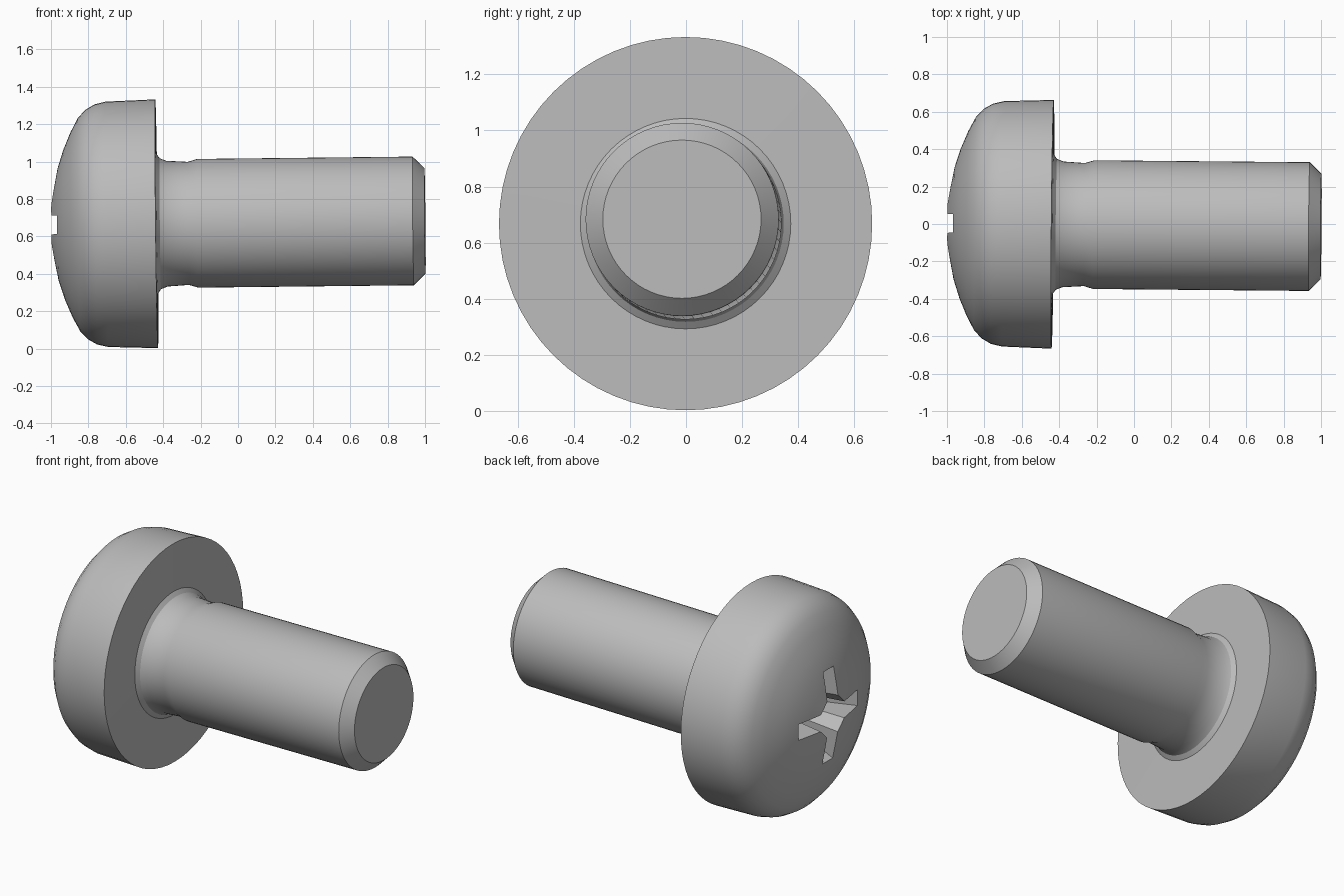
import bpy, bmesh, math
from mathutils import Matrix, Vector

if "Cube" in bpy.data.objects:
    bpy.data.objects.remove(bpy.data.objects["Cube"])

SEGMENTS = 64
AXIS_Z = 0.666
PIVOT = Vector((-0.6, 0, AXIS_Z))

steel = bpy.data.materials.new("grey steel")
steel.diffuse_color = (0.5, 0.5, 0.5, 1)
steel.use_nodes = True
steel.node_tree.nodes["Principled BSDF"].inputs["Base Color"].default_value = steel.diffuse_color


def make_object(name, bm):
    bmesh.ops.recalc_face_normals(bm, faces=bm.faces)
    mesh = bpy.data.meshes.new(name)
    bm.to_mesh(mesh)
    bm.free()
    mesh.materials.append(steel)
    obj = bpy.data.objects.new(name, mesh)
    bpy.context.collection.objects.link(obj)
    return obj


def lathe(bm, profile, n, turn=0.0):
    """Revolve (x, radius) points about the x axis, with capped ends."""
    rings = []
    for x, r in profile:
        rings.append([bm.verts.new((x, r * math.cos(turn + 2 * math.pi * i / n),
                                    AXIS_Z + r * math.sin(turn + 2 * math.pi * i / n)))
                      for i in range(n)])
    for a, b in zip(rings, rings[1:]):
        for i in range(n):
            j = (i + 1) % n
            bm.faces.new((a[i], a[j], b[j], b[i]))
    bm.faces.new(rings[0])
    bm.faces.new(rings[-1])


def tapered_box(bm, x0, y0, z0, x1, y1, z1):
    """Frustum along x with half sizes y, z at both ends."""
    rings = [[bm.verts.new((x, y * sy, AXIS_Z + z * sz))
              for sy, sz in ((-1, -1), (1, -1), (1, 1), (-1, 1))]
             for x, y, z in ((x0, y0, z0), (x1, y1, z1))]
    for i in range(4):
        j = (i + 1) % 4
        bm.faces.new((rings[0][i], rings[0][j], rings[1][j], rings[1][i]))
    bm.faces.new(rings[0])
    bm.faces.new(rings[1])


# Pan head, necked fillet and chamfered shank in one turned profile
profile = [(-1.0, 0.10), (-0.982, 0.20), (-0.962, 0.30), (-0.93, 0.40),
           (-0.89, 0.495), (-0.85, 0.57), (-0.81, 0.613), (-0.76, 0.642),
           (-0.70, 0.656), (-0.435, 0.665),
           (-0.433, 0.375), (-0.415, 0.35), (-0.38, 0.336), (-0.265, 0.329),
           (-0.215, 0.344), (0.937, 0.344), (1.0, 0.282)]
bm = bmesh.new()
lathe(bm, profile, SEGMENTS)
screw = make_object("pan_head_screw", bm)

# Cross recess: two tapered blades and a faceted core, cut one after another
cutters = []
for name, wide, deep in (("recess_blade_horizontal", (0.32, 0.053), (0.15, 0.035)),
                         ("recess_blade_vertical", (0.053, 0.32), (0.035, 0.15))):
    bm = bmesh.new()
    tapered_box(bm, -1.04, *wide, -0.70, *deep)
    cutters.append(make_object(name, bm))
bm = bmesh.new()
lathe(bm, [(-1.04, 0.13), (-0.70, 0.09), (-0.66, 0.01)], 8, math.pi / 8)
cutters.append(make_object("recess_core", bm))

bpy.context.view_layer.objects.active = screw
screw.select_set(True)
for cutter in cutters:
    cutter.hide_render = True
    mod = screw.modifiers.new(cutter.name, 'BOOLEAN')
    mod.operation = 'DIFFERENCE'
    mod.solver = 'EXACT'
    mod.object = cutter
    bpy.ops.object.modifier_apply(modifier=mod.name)
    bpy.data.objects.remove(cutter, do_unlink=True)

# The whole screw leans very slightly off the x axis
lean = Matrix.Rotation(-0.011, 4, 'Y') @ Matrix.Rotation(-0.009, 4, 'Z')
screw.data.transform(Matrix.Translation(PIVOT) @ lean @ Matrix.Translation(-PIVOT))
bpy.ops.object.shade_smooth_by_angle(angle=math.radians(25))
